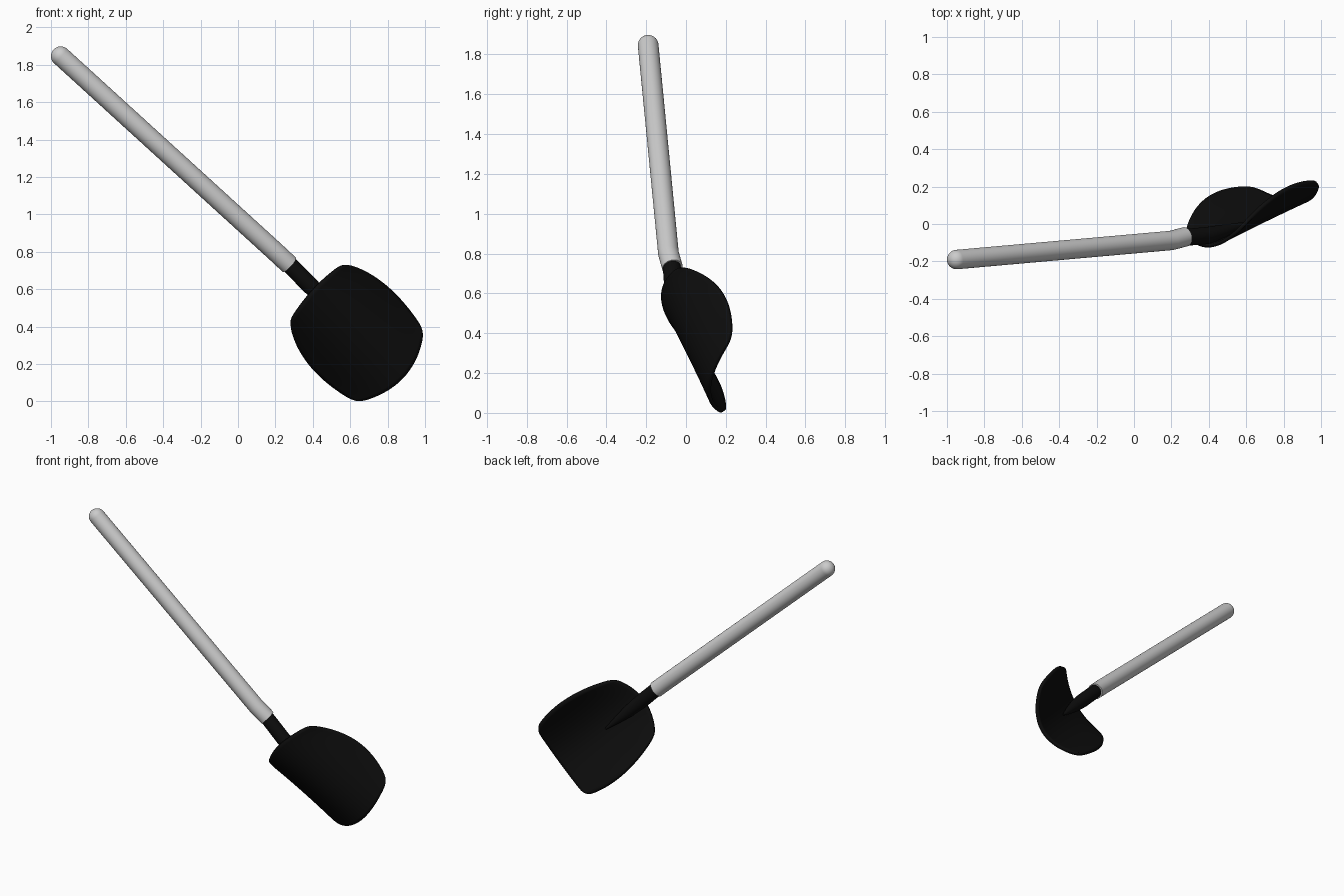
import bpy, bmesh, math
from mathutils import Vector as V

if "Cube" in bpy.data.objects:
    bpy.data.objects.remove(bpy.data.objects["Cube"])

black = bpy.data.materials.new("black_metal")
black.diffuse_color = (0.004, 0.004, 0.004, 1)
black.use_nodes = True
black.node_tree.nodes["Principled BSDF"].inputs["Base Color"].default_value = black.diffuse_color


def finish(bm, name, mat=None):
    bmesh.ops.recalc_face_normals(bm, faces=bm.faces)
    me = bpy.data.meshes.new(name)
    bm.to_mesh(me)
    bm.free()
    for p in me.polygons:
        p.use_smooth = True
    ob = bpy.data.objects.new(name, me)
    bpy.context.collection.objects.link(ob)
    if mat:
        me.materials.append(mat)
    return ob


def tube(name, path, mat=None, sides=32):
    """Round tube through (point, radius) pairs with closed ends."""
    bm = bmesh.new()
    pts = [V(p) for p, r in path]
    rings = []
    for i, (p, r) in enumerate(path):
        a, b = pts[max(i - 1, 0)], pts[min(i + 1, len(pts) - 1)]
        d0, d1 = (pts[i] - a).normalized(), (b - pts[i]).normalized()
        t = (d0 + d1).normalized()
        x = t.cross(V((0, 1, 0))).normalized()
        y = t.cross(x)
        rings.append([bm.verts.new(pts[i] + r * (x * math.cos(k) + y * math.sin(k)))
                      for k in (2 * math.pi * j / sides for j in range(sides))])
    for r0, r1 in zip(rings, rings[1:]):
        for j in range(sides):
            k = (j + 1) % sides
            bm.faces.new((r0[j], r0[k], r1[k], r1[j]))
    bm.faces.new(rings[0])
    bm.faces.new(rings[-1])
    ob = finish(bm, name, mat)
    bpy.context.view_layer.objects.active = ob
    ob.select_set(True)
    bpy.ops.object.shade_smooth_by_angle(angle=math.radians(40))
    ob.select_set(False)
    return ob


# Handle: domed grip end, long shaft, short kink above the socket
top, bend, end = V((-0.948, -0.19, 1.846)), V((0.20, -0.088, 0.80)), V((0.275, -0.068, 0.73))
axis = (top - bend).normalized()
R = 0.052
dome = [(top + axis * R * math.sin(a), R * math.cos(a) + 1e-4)
        for a in (math.pi / 2 * k / 8 for k in range(8, 0, -1))]
tube("handle", dome + [(top, R), (bend, R), (end, R)])

# Socket: tapers away into the hollow of the blade
tube("socket", [(end - V((0.02, 0.005, -0.02)), 0.045), (V((0.39, -0.062, 0.615)), 0.046),
                (V((0.47, -0.042, 0.535)), 0.038), (V((0.54, -0.02, 0.465)), 0.024),
                (V((0.61, 0.01, 0.395)), 0.006)], black)

# Blade: cupped sheet, hollow towards the back
u = V((0.645, 0.41, -0.645)).normalized()
w = V((0.68, 0.06, 0.73)).normalized()
n = w.cross(u).normalized()
if n.y < 0:
    n = -n
start = V((0.42, -0.04, 0.58))
N = 8
bm = bmesh.new()
grid = []
for i in range(N + 1):
    s = i / N
    arch = 4 * s * (1 - s)
    half = 0.215 + 0.045 * s + 0.055 * arch
    rim = 0.08 * arch
    mid = -0.06 - 0.065 * s
    row = []
    for j in range(N + 1):
        b = 2 * j / N - 1
        along = 0.61 * s + (1 - b * b) * (0.045 * s - 0.055 * (1 - s))
        depth = mid + (rim - mid) * abs(b) ** 2
        row.append(bm.verts.new(start + u * along + w * (half * b) + n * depth))
    grid.append(row)
for i in range(N):
    for j in range(N):
        bm.faces.new((grid[i][j], grid[i + 1][j], grid[i + 1][j + 1], grid[i][j + 1]))
blade = finish(bm, "blade", black)
sub = blade.modifiers.new("rounding", 'SUBSURF')
sub.levels = sub.render_levels = 2
sol = blade.modifiers.new("thickness", 'SOLIDIFY')
sol.thickness, sol.offset = 0.02, 0
